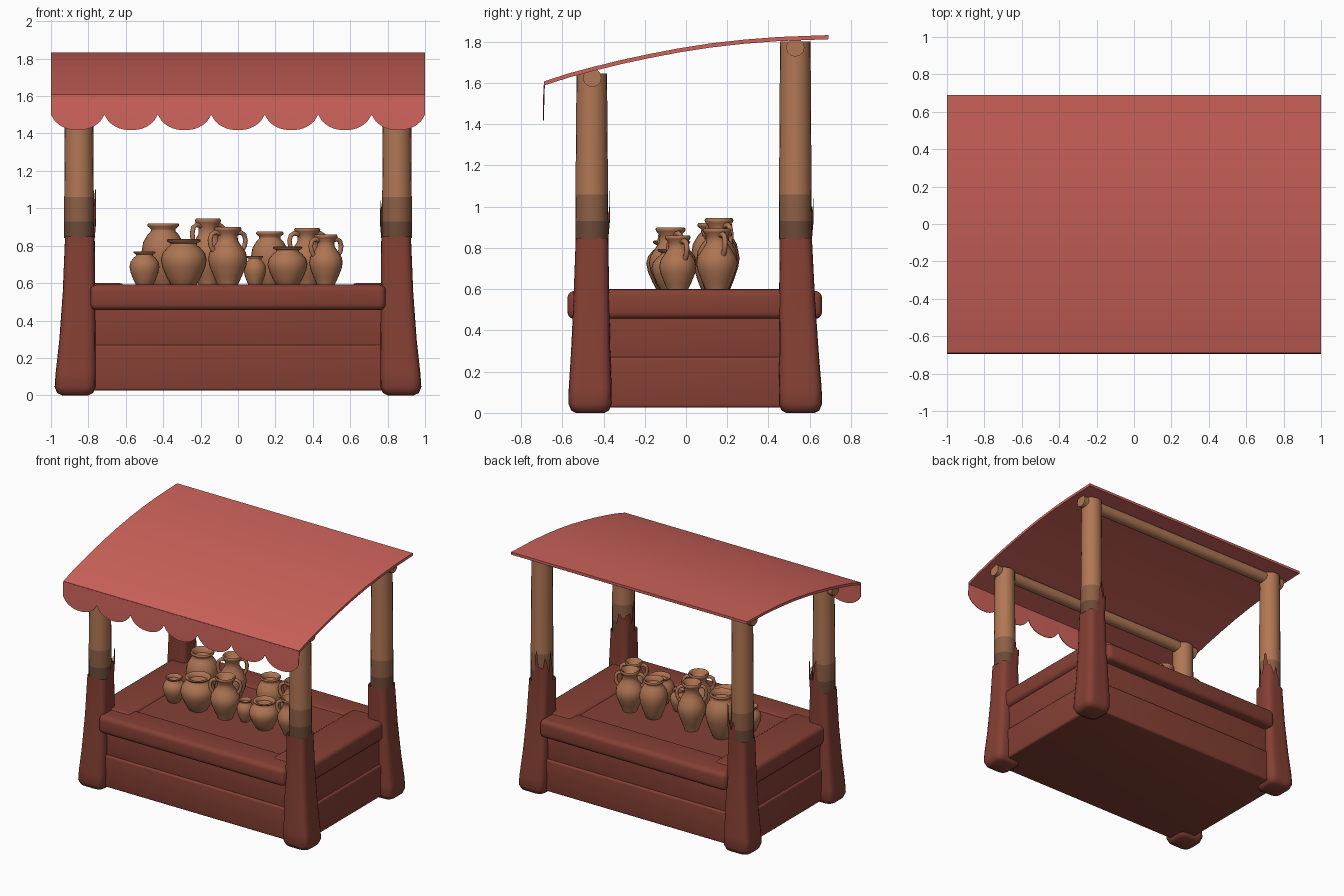
import bpy, bmesh, math, random
from mathutils import Vector

if "Cube" in bpy.data.objects:
    bpy.data.objects.remove(bpy.data.objects["Cube"])

random.seed(4)


def mat(name, rgb):
    m = bpy.data.materials.new(name)
    m.diffuse_color = (*rgb, 1)
    m.use_nodes = True
    m.node_tree.nodes["Principled BSDF"].inputs["Base Color"].default_value = m.diffuse_color
    return m


CLAY = mat("red_clay", (0.235, 0.051, 0.034))
CLOTH = mat("awning_red", (0.62, 0.125, 0.105))
WOOD = mat("wood", (0.44, 0.185, 0.09))
WOOD_MID = mat("wood_mid", (0.27, 0.115, 0.06))
WOOD_DARK = mat("wood_dark", (0.15, 0.068, 0.038))
POT = mat("pottery", (0.42, 0.175, 0.085))


def finish(name, bm, mats, angle=40):
    bmesh.ops.recalc_face_normals(bm, faces=bm.faces)
    me = bpy.data.meshes.new(name)
    bm.to_mesh(me)
    bm.free()
    ob = bpy.data.objects.new(name, me)
    bpy.context.collection.objects.link(ob)
    for m in mats:
        me.materials.append(m)
    bpy.ops.object.select_all(action='DESELECT')
    ob.select_set(True)
    bpy.context.view_layer.objects.active = ob
    bpy.ops.object.shade_smooth_by_angle(angle=math.radians(angle))
    return ob


def loft(bm, rings, closed=True, cap_start=False, cap_end=False):
    """Skin a list of point rings; returns faces grouped per band."""
    vs = [[bm.verts.new(p) for p in r] for r in rings]
    n = len(vs[0])
    bands = []
    for a, b in zip(vs, vs[1:]):
        bands.append([bm.faces.new((a[i], a[(i + 1) % n], b[(i + 1) % n], b[i]))
                      for i in range(n if closed else n - 1)])
    if cap_start:
        bm.faces.new(vs[0][::-1])
    if cap_end:
        bm.faces.new(vs[-1])
    return bands


def box(name, x, y, z, bevel):
    bm = bmesh.new()
    bmesh.ops.create_cube(bm, size=1)
    for v in bm.verts:
        v.co = [(a + b) / 2 + c * (b - a) for (a, b), c in zip((x, y, z), v.co)]
    if bevel:
        bmesh.ops.bevel(bm, geom=bm.edges[:], offset=bevel, segments=4,
                        profile=0.5, affect='EDGES')
    return finish(name, bm, [CLAY], 50)


# Counter body: two stacked courses
box("counter_lower", (-0.895, 0.895), (-0.515, 0.60), (0.025, 0.27), 0.015)
box("counter_upper", (-0.88, 0.88), (-0.50, 0.585), (0.25, 0.48), 0.015)

# Counter top: thick rounded rim around a slightly sunken panel
box("rim_front", (-0.79, 0.79), (-0.575, -0.34), (0.455, 0.592), 0.035)
box("rim_back", (-0.79, 0.79), (0.41, 0.66), (0.455, 0.592), 0.035)
for s, side in ((-1, "left"), (1, "right")):
    box("rim_" + side, sorted((s * 0.60, s * 0.905)), (-0.46, 0.54), (0.455, 0.60), 0.035)
box("counter_panel", (-0.64, 0.64), (-0.38, 0.45), (0.47, 0.583), 0)


# Clay post bases: flared rounded squares ending in a broken, jagged edge
def clay_post(name, s, y_base, y_top):
    n = 40
    bm = bmesh.new()
    # height, inner x, outer x, half depth, blend from base to top, squareness
    spec = [(0.0, 0.80, 0.94, 0.07, 0, 4), (0.012, 0.775, 0.967, 0.092, 0, 4.5),
            (0.045, 0.762, 0.98, 0.105, 0, 5), (0.12, 0.76, 0.975, 0.104, 0.05, 5),
            (0.3, 0.762, 0.955, 0.095, 0.3, 5), (0.55, 0.764, 0.937, 0.087, 0.7, 4.5),
            (0.84, 0.766, 0.925, 0.079, 1, 4)]
    rings = []
    for z, xi, xo, hy, t, e in spec:
        cx, hx, cy = s * (xi + xo) / 2, (xo - xi) / 2, y_base + (y_top - y_base) * t
        ring = []
        for i in range(n):
            a = 2 * math.pi * i / n
            c, d = math.cos(a), math.sin(a)
            k = (abs(c) ** e + abs(d) ** e) ** (-1 / e)
            ring.append(Vector((cx + hx * c * k, cy + hy * d * k, z)))
        rings.append(ring)
    # splinters rise on the inner and rear sides only
    jag = []
    for i, p in enumerate(rings[-1]):
        a = 2 * math.pi * i / n
        facing = (-s * math.cos(a) + math.sin(a)) / math.sqrt(2)
        q = p.copy()
        if facing > 0.6:
            q.z = random.choice((0.93, 0.97, 1.0, 1.05, 1.1))
            q.x += 0.008 * math.cos(a)
            q.y += 0.008 * math.sin(a)
        else:
            q.z = 0.848
        jag.append(q)
    rings.append(jag)
    loft(bm, rings, cap_start=True)
    finish(name, bm, [CLAY], 45)


# Wooden poles, weathered darker toward the foot
def wood_pole(name, x, y, top):
    bm = bmesh.new()
    hs = [0.84, 0.93, 1.06, top]
    rings = [[(x + r * math.cos(math.tau * i / 20), y + r * math.sin(math.tau * i / 20), z)
              for i in range(20)] for z, r in zip(hs, (0.08, 0.08, 0.079, 0.074))]
    for k, band in enumerate(loft(bm, rings, cap_start=True, cap_end=True)):
        for f in band:
            f.material_index = 2 - k
    finish(name, bm, [WOOD, WOOD_MID, WOOD_DARK])


for s, side in ((-1, "left"), (1, "right")):
    clay_post("front_base_" + side, s, -0.465, -0.456)
    clay_post("back_base_" + side, s, 0.555, 0.532)
    wood_pole("front_pole_" + side, s * 0.85, -0.457, 1.645)
    wood_pole("back_pole_" + side, s * 0.85, 0.53, 1.80)

# Cross beams carrying the awning
for name, y, z in (("front_beam", -0.455, 1.625), ("back_beam", 0.53, 1.772)):
    bm = bmesh.new()
    loft(bm, [[(x, y + 0.045 * math.cos(math.tau * i / 12), z + 0.045 * math.sin(math.tau * i / 12))
               for i in range(12)] for x in (-0.95, 0.95)], cap_start=True, cap_end=True)
    finish(name, bm, [WOOD])

# Awning: curved sheet with thickness
top_line = [(-0.688, 1.598), (-0.57, 1.636), (-0.45, 1.668), (-0.32, 1.70), (-0.18, 1.73),
            (-0.04, 1.757), (0.12, 1.782), (0.28, 1.80), (0.45, 1.813), (0.69, 1.822)]
outline = [(y, z + 0.01) for y, z in top_line] + [(y, z - 0.01) for y, z in reversed(top_line)]
bm = bmesh.new()
loft(bm, [[(x, y, z) for y, z in outline] for x in (-1, 1)], cap_start=True, cap_end=True)
finish("awning", bm, [CLOTH])

# Scalloped valance: seven rounded tongues
bm = bmesh.new()
cols = 7 * 14
rings = []
for i in range(cols + 1):
    x = -1 + 2 * i / cols
    u = 2 * (i % 14) / 14 - 1
    low = 1.50 - 0.082 * (1 - abs(u) ** 2.3) ** 0.75
    rings.append([(x, y + o, 1.604 + (low - 1.604) * t)
                  for o, seq in ((0.0, (0, 1, 2)), (0.005, (2, 1, 0)))
                  for y, t in [((-0.689, 0), (-0.692, 0.5), (-0.694, 1))[k] for k in seq]])
loft(bm, rings, cap_start=True, cap_end=True)
finish("valance", bm, [CLOTH])

# Pottery profiles: (radius, height) as fractions of belly radius and total height
JAR = [(0, 0), (0.5, 0), (0.56, 0.03), (0.75, 0.2), (0.93, 0.4), (1, 0.56), (0.93, 0.7),
       (0.72, 0.82), (0.58, 0.87), (0.57, 0.91), (0.72, 0.95), (0.74, 0.98), (0.68, 1),
       (0.54, 0.97), (0.48, 0.88), (0, 0.84)]
JUG = [(0, 0), (0.5, 0), (0.52, 0.03), (0.72, 0.17), (0.93, 0.34), (1, 0.46), (0.93, 0.57),
       (0.7, 0.68), (0.52, 0.77), (0.5, 0.88), (0.66, 0.94), (0.7, 0.97), (0.64, 1),
       (0.5, 0.97), (0.42, 0.85), (0, 0.8)]
HANDLE = [(0.45, 0.89), (0.75, 0.91), (0.95, 0.87), (1.03, 0.78), (0.98, 0.68), (0.8, 0.59)]


def pot(name, x, y, r, top, handle_angle=None):
    z0, n = 0.582, 24
    h = top - z0
    bm = bmesh.new()
    prof = JAR if handle_angle is None else JUG
    loft(bm, [[(x + max(p, 0.002) * r * math.cos(math.tau * i / n),
                y + max(p, 0.002) * r * math.sin(math.tau * i / n), z0 + q * h)
               for i in range(n)] for p, q in prof], cap_start=True, cap_end=True)
    if handle_angle is not None:
        for a in (handle_angle, handle_angle + math.pi):
            out = Vector((math.cos(a), math.sin(a), 0))
            side = Vector((-out.y, out.x, 0))
            path = [Vector((x, y, z0)) + out * u * r + Vector((0, 0, v * h)) for u, v in HANDLE]
            rings = []
            for k, p in enumerate(path):
                tan = (path[min(k + 1, len(path) - 1)] - path[max(k - 1, 0)]).normalized()
                nor = tan.cross(side)
                rings.append([p + 0.013 * (nor * math.cos(math.tau * j / 8)
                                           + side * math.sin(math.tau * j / 8)) for j in range(8)])
            loft(bm, rings, cap_start=True, cap_end=True)
    finish(name, bm, [POT], 60)


for i, args in enumerate([
        (-0.50, -0.06, 0.08, 0.77), (-0.40, 0.14, 0.115, 0.92), (-0.29, -0.07, 0.123, 0.835),
        (-0.16, 0.16, 0.10, 0.945, 0.6), (-0.055, -0.075, 0.105, 0.90, 0.5),
        (0.09, -0.04, 0.06, 0.745), (0.17, 0.15, 0.10, 0.875), (0.265, -0.06, 0.107, 0.795),
        (0.37, 0.15, 0.10, 0.895, 0.4), (0.47, -0.04, 0.09, 0.86, 0.5)]):
    pot("pot_%d" % (i + 1), *args)
